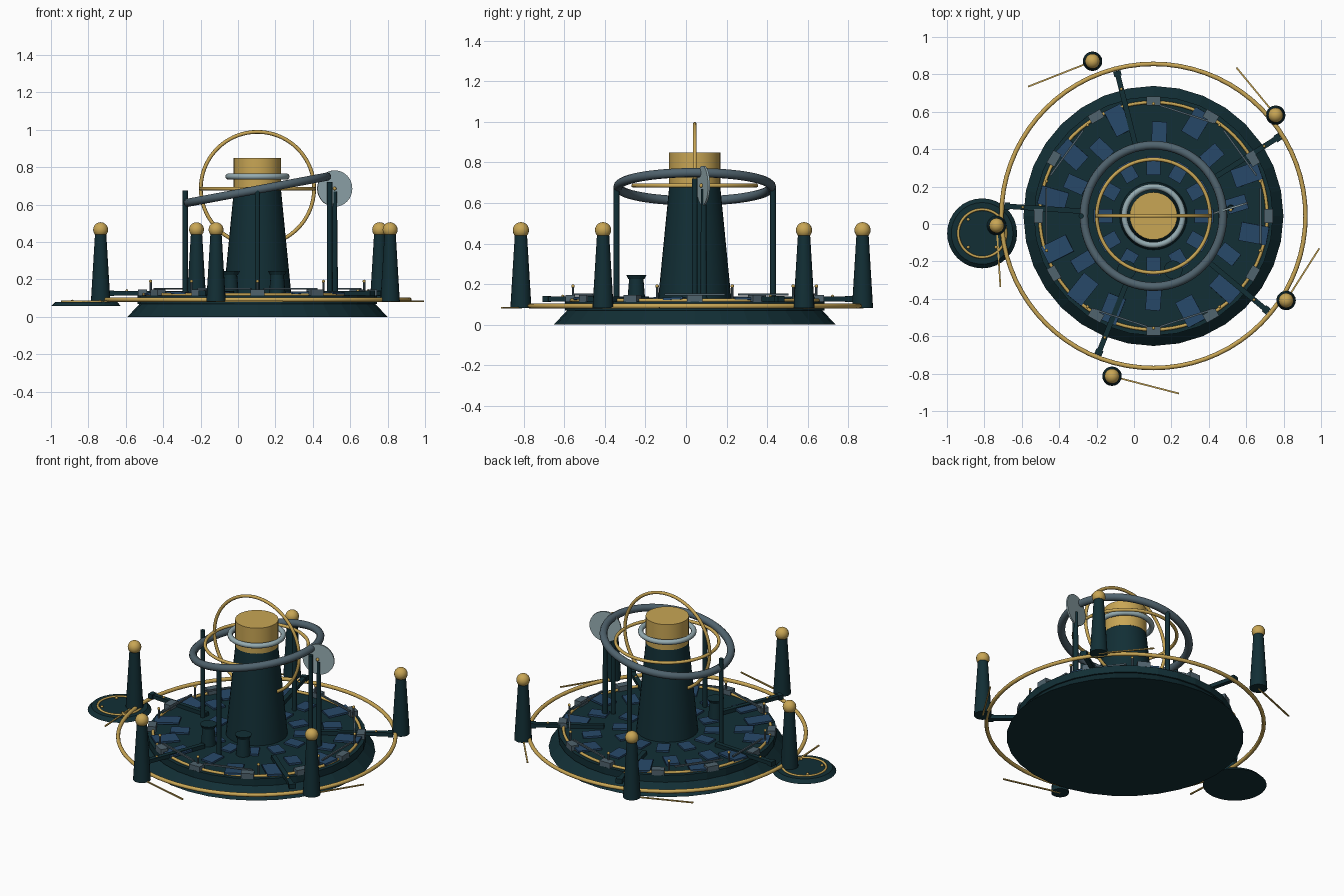
import bpy, math, random
from math import cos, sin, radians, pi
from mathutils import Vector, Matrix

random.seed(4)
if "Cube" in bpy.data.objects:
    bpy.data.objects.remove(bpy.data.objects["Cube"], do_unlink=True)

CX, CY = 0.104, 0.043   # axis of the main platform


def material(name, rgb):
    m = bpy.data.materials.new(name)
    m.use_nodes = True
    m.diffuse_color = (*rgb, 1)
    m.node_tree.nodes["Principled BSDF"].inputs["Base Color"].default_value = (*rgb, 1)
    return m


TEAL = material("dark teal", (0.006, 0.028, 0.036))
GOLD = material("gold", (0.58, 0.38, 0.09))
NAVY = material("navy blue", (0.02, 0.065, 0.14))
SLATE = material("slate grey", (0.08, 0.125, 0.155))
SILVER = material("pale silver", (0.30, 0.41, 0.44))


def finish(name, mat, smooth=False):
    ob = bpy.context.object
    ob.name = name
    ob.data.materials.append(mat)
    if smooth:
        bpy.ops.object.shade_smooth_by_angle(angle=radians(40))
    return ob


def cone(name, mat, x, y, z0, z1, r0, r1, sides=32, smooth=False):
    bpy.ops.mesh.primitive_cone_add(vertices=sides, radius1=r0, radius2=r1,
                                    depth=z1 - z0, location=(x, y, (z0 + z1) / 2))
    return finish(name, mat, smooth)


def ring(name, mat, loc, radius, tube, rot=(0, 0, 0), segments=72):
    bpy.ops.mesh.primitive_torus_add(major_radius=radius, minor_radius=tube, location=loc,
                                     rotation=rot, major_segments=segments, minor_segments=10)
    return finish(name, mat, True)


def ball(name, mat, loc, r, seg=20):
    bpy.ops.mesh.primitive_uv_sphere_add(radius=r, location=loc, segments=seg, ring_count=seg // 2)
    return finish(name, mat, True)


def box(name, mat, loc, size, yaw=0, pitch=0, roll=0):
    bpy.ops.mesh.primitive_cube_add(size=1, location=loc, rotation=(roll, pitch, yaw))
    ob = finish(name, mat)
    ob.scale = size
    return ob


def polar(r, deg, z):
    a = radians(deg)
    return Vector((CX + r * cos(a), CY + r * sin(a), z))


# Stepped base
cone("base", TEAL, CX, CY, 0, 0.075, 0.695, 0.625)
cone("deck", TEAL, CX, CY, 0.07, 0.115, 0.64, 0.64)
ring("outer_orbit_ring", GOLD, (CX, CY, 0.092), 0.813, 0.012)
ring("deck_trim_ring", GOLD, (CX, CY, 0.12), 0.608, 0.009)

# Central tower and cap
cone("tower", TEAL, CX, CY, 0.1, 0.69, 0.183, 0.125, smooth=True)
cone("tower_cap", GOLD, CX, CY, 0.685, 0.85, 0.127, 0.127, smooth=True)
ring("cap_collar", SILVER, (CX, CY, 0.75), 0.156, 0.016)

# Armillary rings
ring("level_ring", GOLD, (CX, CY, 0.686), 0.303, 0.010)
ring("upright_ring", GOLD, (CX, CY, 0.686), 0.303, 0.010, (pi / 2, 0, 0))
ring("tilted_ring", SLATE, (CX, CY, 0.68), 0.378, 0.023, (0, -0.185, 0))
for i in range(4):
    p = polar(0.386, 90 * i, 0)
    cone("ring_post", TEAL, p.x, p.y, 0.11, 0.675 if i else 0.72, 0.014, 0.014, 12)

# Mirror disc on its own post
cone("mirror_post", TEAL, 0.517, 0.087, 0.11, 0.67, 0.018, 0.012, 12)
bpy.ops.mesh.primitive_cylinder_add(vertices=32, radius=0.097, depth=0.01,
                                    location=(0.517, 0.085, 0.686),
                                    rotation=(pi / 2, 0, radians(17)))
finish("mirror_disc", SILVER)
ball("mirror_pin", GOLD, (0.517, 0.075, 0.686), 0.01, 10)

# Bollards with tangential rods, and the deck arms beside them
for i, r in enumerate((0.847, 0.889, 0.84, 0.885, 0.841)):
    deg = 39.5 + 72 * i
    p = polar(r, deg, 0)
    cone("bollard", TEAL, p.x, p.y, 0.082, 0.445, 0.052, 0.030, 20, True)
    ball("bollard_ball", GOLD, (p.x, p.y, 0.466), 0.04)
    length = 0.37 if r > 0.87 else 0.33
    a = radians(deg + 90)
    box("bollard_rod", GOLD, (p.x + cos(a) * length / 2, p.y + sin(a) * length / 2, 0.084),
        (length, 0.009, 0.007), a)
    arm = 32.2 + 72 * i
    box("deck_arm", TEAL, polar(0.585, arm, 0.127), (0.43, 0.028, 0.024), radians(arm))
    box("arm_tip", TEAL, polar(0.785, arm, 0.127), (0.03, 0.04, 0.03), radians(arm))
    ball("arm_stud", GOLD, polar(0.7, arm, 0.14), 0.008, 10)

# Scattered deck tiles: outer, middle and inner rows
for deg in (24, 65, 110, 143, 170, 199, 226, 246, 291, 315, 350):
    box("outer_tile", NAVY, polar(0.545, deg, 0.126), (0.15, 0.1, 0.012),
        radians(deg + random.uniform(-9, 9)), random.uniform(-0.06, 0.06), random.uniform(-0.06, 0.06))
for deg in (8, 46, 86, 128, 158, 213, 270, 333):
    box("middle_tile", NAVY, polar(0.45, deg, 0.122), (0.11, 0.08, 0.012),
        radians(deg + random.uniform(-12, 12)), random.uniform(-0.05, 0.05))
for i in range(12):
    box("inner_tile", NAVY, polar(0.27, 30 * i, 0.12), (0.1, 0.075, 0.012), radians(30 * i))

# Edge blocks, handrail posts and rails
for i in range(12):
    box("edge_block", SLATE, polar(0.614, 30 * i, 0.13), (0.048, 0.076, 0.034), radians(30 * i))
for i in range(10):
    deg = 18 + 36 * i
    p = polar(0.6, deg, 0)
    cone("rail_post", SLATE, p.x, p.y, 0.11, 0.185, 0.006, 0.006, 8)
    ball("rail_post_knob", GOLD, (p.x, p.y, 0.19), 0.009, 10)
    if i % 3 != 2:
        box("rail", SLATE, polar(0.573, deg + 18, 0.15), (0.01, 0.3, 0.01), radians(deg + 18))

# Two flared stools in front of the tower
for x in (-0.04, 0.21):
    cone("stool_stem", TEAL, x, -0.245, 0.11, 0.23, 0.045, 0.035, 16, True)
    cone("stool_top", TEAL, x, -0.245, 0.225, 0.245, 0.04, 0.05, 16)

# Small side landing
SX, SY = -0.812, -0.05
cone("side_landing", TEAL, SX, SY, 0.057, 0.08, 0.187, 0.165)
ring("side_landing_ring", GOLD, (SX, SY, 0.082), 0.128, 0.007, segments=48)
for k in range(4):
    a = radians(45 + 90 * k)
    ball("landing_stud", GOLD, (SX + 0.105 * cos(a), SY + 0.105 * sin(a), 0.083), 0.009, 10)
